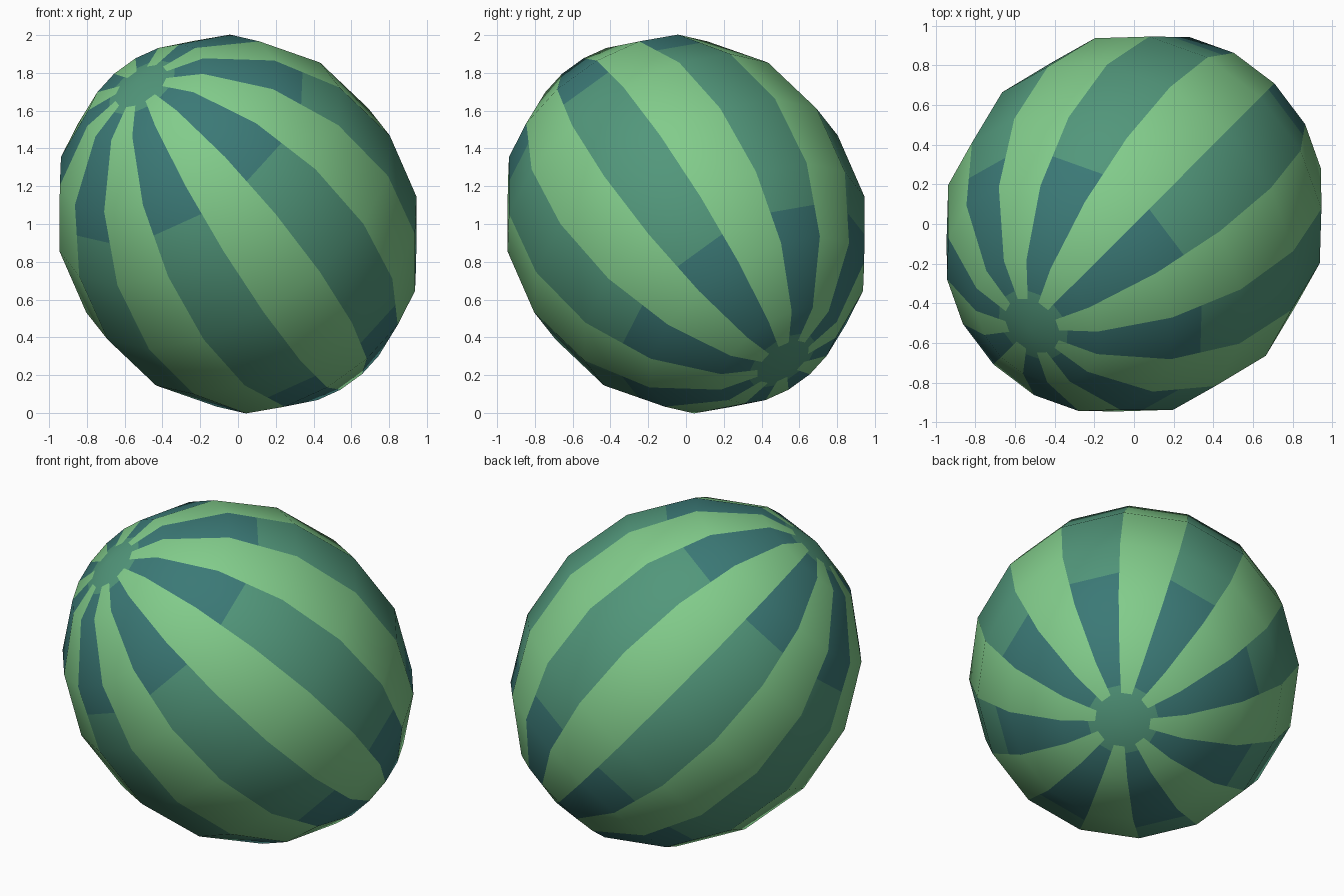
import bpy, bmesh, math
from mathutils import Vector, Matrix

if "Cube" in bpy.data.objects:
    bpy.data.objects.remove(bpy.data.objects["Cube"])

SEG = 16            # sides around the melon
A, B = 1.065, 0.94  # half length along the axis, radius


def material(name, rgb):
    m = bpy.data.materials.new(name)
    lin = [((c / 255 + 0.055) / 1.055) ** 2.4 for c in rgb]
    m.diffuse_color = (*lin, 1)
    m.use_nodes = True
    m.node_tree.nodes["Principled BSDF"].inputs["Base Color"].default_value = m.diffuse_color
    return m


LIGHT, STRIPE, TEAL = 0, 1, 2
mats = [material("light_green_rind", (130, 204, 139)),
        material("mid_green_stripe", (82, 151, 123)),
        material("teal_stripe_end", (59, 121, 118))]

# Half profile: eight steps from pole to pole, plus flat cuts for colour borders
ring = [(B * math.sin(i * math.pi / 8), A * math.cos(i * math.pi / 8)) for i in range(5)]


def cut(p, q, f):
    return tuple(a + (b - a) * f for a, b in zip(p, q))


half = [cut(ring[0], ring[1], 0.44), cut(ring[0], ring[1], 0.56),
        ring[1], ring[2], cut(ring[2], ring[3], 0.43), ring[3]]
profile = half + [ring[4]] + [(r, -z) for r, z in reversed(half)]

# Colour of each band, counted from the nearer pole: (even segment, odd segment)
bands = [(STRIPE, STRIPE), (LIGHT, STRIPE), (LIGHT, TEAL), (LIGHT, TEAL),
         (LIGHT, TEAL), (LIGHT, STRIPE), (LIGHT, STRIPE)]
bands += bands[::-1]

# Melon body: rings joined by quads, closed by a fan at each pole
bm = bmesh.new()
top, bottom = bm.verts.new((0, 0, A)), bm.verts.new((0, 0, -A))
rows = [[bm.verts.new((r * math.cos(j * math.tau / SEG), r * math.sin(j * math.tau / SEG), z))
         for j in range(SEG)] for r, z in profile]
for j in range(SEG):
    k = (j + 1) % SEG
    faces = [bm.faces.new((top, rows[0][j], rows[0][k]))]
    for a, b in zip(rows, rows[1:]):
        faces.append(bm.faces.new((a[j], b[j], b[k], a[k])))
    faces.append(bm.faces.new((rows[-1][j], bottom, rows[-1][k])))
    for f, band in zip(faces, bands):
        f.material_index = band[j % 2]
        f.smooth = True

# Tilt the long axis towards the upper front left
u = Vector((-0.4986, -0.4986, 0.7095)).normalized()
w = (Vector((0, 0, 1)) - u * u.z).normalized()
tilt = Matrix((w, u.cross(w), u)).transposed()
normals = []
for v in bm.verts:
    n = Vector((v.co.x / B ** 2, v.co.y / B ** 2, v.co.z / A ** 2)).normalized()
    normals.append(tilt @ n)
    v.co = tilt @ v.co + Vector((0, 0, 1))

mesh = bpy.data.meshes.new("watermelon")
bm.to_mesh(mesh)
bm.free()
for m in mats:
    mesh.materials.append(m)
mesh.normals_split_custom_set_from_vertices(normals)  # keep the rind evenly smooth
obj = bpy.data.objects.new("watermelon", mesh)
bpy.context.collection.objects.link(obj)
